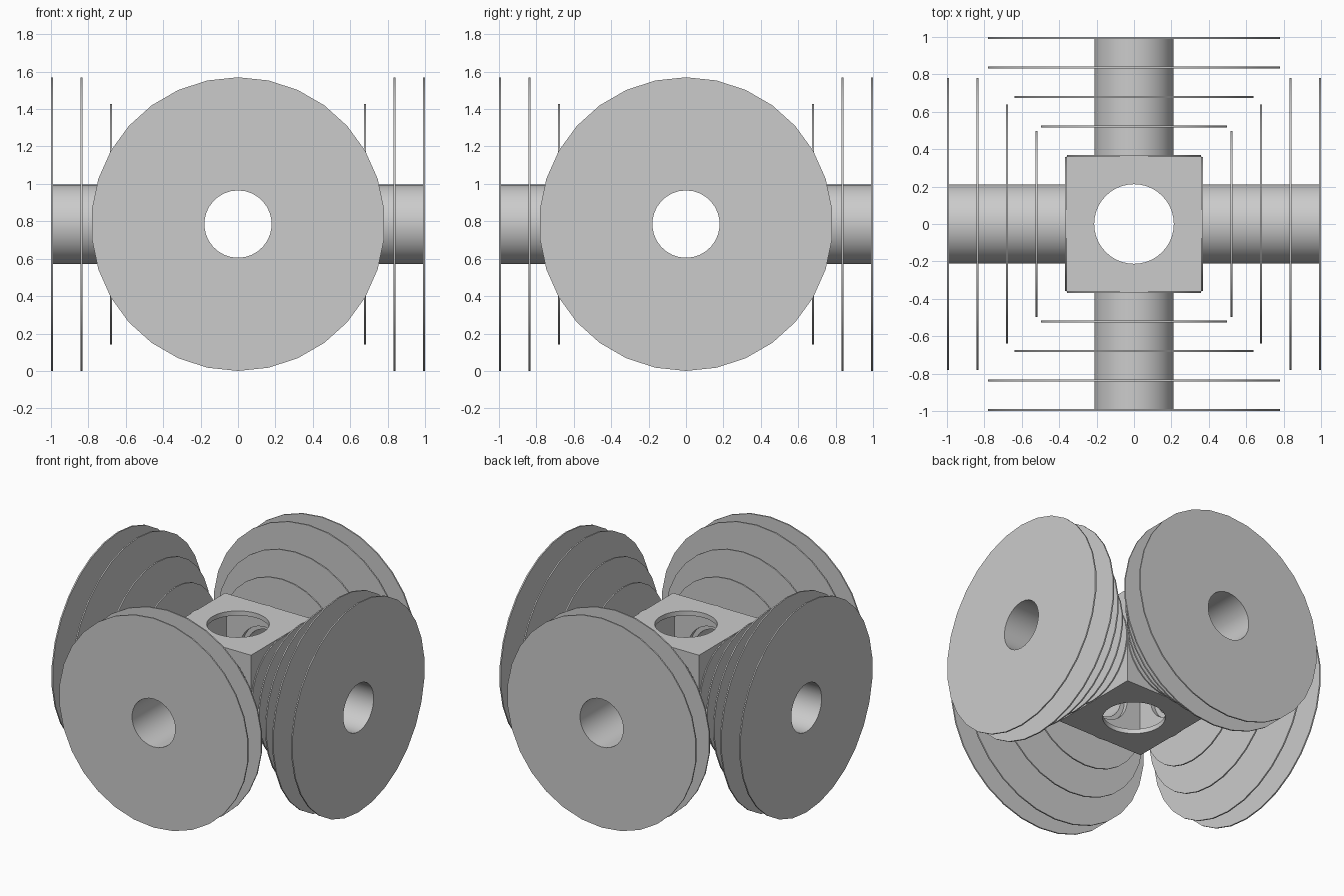
import bpy, bmesh
from math import sin, cos, pi, radians
from mathutils import Vector, Matrix

cube = bpy.data.objects.get("Cube")
if cube:
    bpy.data.objects.remove(cube, do_unlink=True)

CENTRE_Z = 0.785
BOX, WALL = 0.36, 0.035
BORE, TUBE = 0.18, 0.213
SIDES = 30

grey = bpy.data.materials.new("plain grey")
grey.use_nodes = True
grey.diffuse_color = (0.6, 0.6, 0.6, 1)
grey.node_tree.nodes["Principled BSDF"].inputs["Base Color"].default_value = (0.6, 0.6, 0.6, 1)


def circle(r, n=SIDES):
    return [Vector((r * cos(2 * pi * i / n), r * sin(2 * pi * i / n), 0)) for i in range(n)]


def square(half, n):
    # circle points pushed out radially onto a square outline
    return [p * (half / max(abs(p.x), abs(p.y))) for p in circle(1, n)]


def frame(direction):
    # local z along the direction, local x pointing up
    z = Vector(direction)
    x = Vector((1, 0, 0)) if abs(z.z) > 0.5 else Vector((0, 0, 1))
    y = z.cross(x)
    return Matrix.Translation((0, 0, CENTRE_Z)) @ Matrix((x, y, z)).transposed().to_4x4()


def add_loops(bm, matrix, loops, closed):
    # skin a series of (outline, height) loops
    rows = [[bm.verts.new(matrix @ (p + Vector((0, 0, h)))) for p in pts] for pts, h in loops]
    if closed:
        rows.append(rows[0])
    n = len(rows[0])
    for a, b in zip(rows, rows[1:]):
        for i in range(n):
            j = (i + 1) % n
            bm.faces.new((a[i], a[j], b[j], b[i]))


def finish(bm, name):
    bmesh.ops.remove_doubles(bm, verts=bm.verts, dist=0.0001)
    bmesh.ops.recalc_face_normals(bm, faces=bm.faces)
    mesh = bpy.data.meshes.new(name)
    bm.to_mesh(mesh)
    bm.free()
    mesh.materials.append(grey)
    obj = bpy.data.objects.new(name, mesh)
    bpy.context.collection.objects.link(obj)
    bpy.ops.object.select_all(action='DESELECT')
    obj.select_set(True)
    bpy.context.view_layer.objects.active = obj
    bpy.ops.object.shade_smooth_by_angle(angle=radians(30))


def ring(name, direction, outer, inner, low, high):
    bm = bmesh.new()
    a, b = circle(outer), circle(inner)
    add_loops(bm, frame(direction), [(a, low), (a, high), (b, high), (b, low)], True)
    finish(bm, name)


ARMS = {"left": (1, 0, 0), "right": (-1, 0, 0), "front": (0, -1, 0), "back": (0, 1, 0)}

# hollow central housing with a round opening in every wall
bm = bmesh.new()
inside = BOX - WALL
for d in list(ARMS.values()) + [(0, 0, 1), (0, 0, -1)]:
    hole = circle(TUBE, 40)
    add_loops(bm, frame(d), [(square(BOX, 40), BOX), (hole, BOX),
                             (hole, inside), (square(inside, 40), inside)], False)
finish(bm, "central_housing")

# four tubes, each carrying a row of widening discs
RADII = [0.36, 0.5, 0.643, 0.785, 0.785]
for side, d in ARMS.items():
    ring(side + "_tube", d, TUBE, BORE, BOX, 0.995)
    for k, r in enumerate(RADII):
        mid = 0.363 + 0.158 * k
        ring(f"{side}_disc_{k + 1}", d, r, BORE, mid - 0.005, mid + 0.005)
